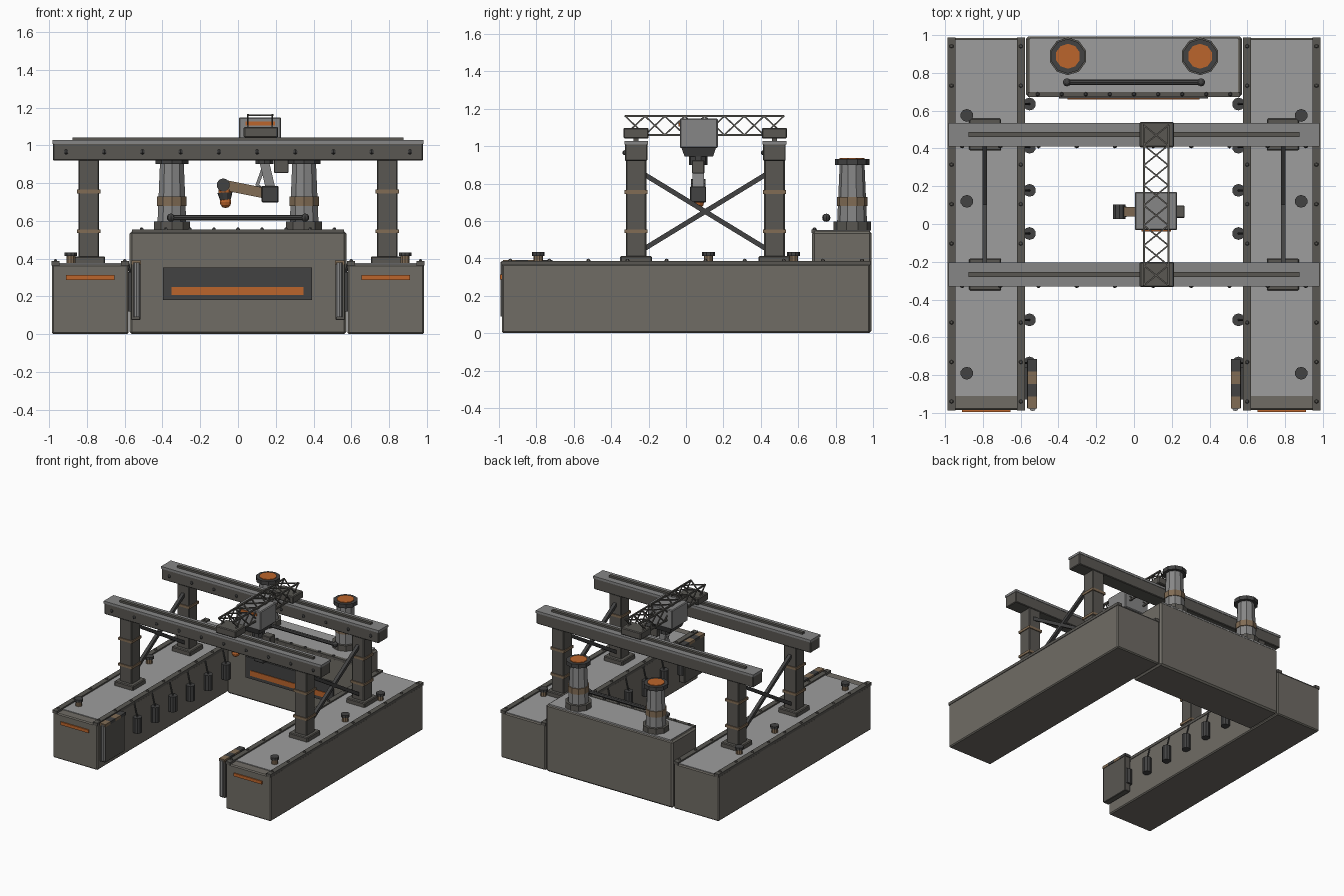
import bpy, bmesh
from mathutils import Vector, Matrix

if "Cube" in bpy.data.objects:
    bpy.data.objects.remove(bpy.data.objects["Cube"])


def mat(name, r, g, b):
    m = bpy.data.materials.new(name)
    m.diffuse_color = (r, g, b, 1)
    m.use_nodes = True
    m.node_tree.nodes["Principled BSDF"].inputs["Base Color"].default_value = m.diffuse_color
    return m


HULL = mat("hull", .16, .15, .13)
DECK = mat("deck", .34, .34, .34)
STEEL = mat("steel", .10, .095, .085)
DARK = mat("dark", .055, .055, .055)
TAN = mat("tan", .22, .15, .09)
ORANGE = mat("orange", .50, .13, .025)
GREY = mat("grey", .24, .24, .24)


def finish(name, bm, m):
    bmesh.ops.recalc_face_normals(bm, faces=bm.faces)
    me = bpy.data.meshes.new(name)
    bm.to_mesh(me)
    bm.free()
    me.materials.append(m)
    ob = bpy.data.objects.new(name, me)
    bpy.context.collection.objects.link(ob)
    return ob


def box(name, x, y, z, m, bevel=0, taper=1):
    """Box from (min, max) ranges; taper scales the bottom face."""
    bm = bmesh.new()
    bmesh.ops.create_cube(bm, size=1)
    for v in bm.verts:
        k = taper if v.co.z < 0 else 1
        v.co = [(r[0] + r[1]) / 2 + c * abs(r[1] - r[0]) * f
                for r, c, f in zip((x, y, z), v.co, (k, k, 1))]
    if bevel:
        bmesh.ops.bevel(bm, geom=bm.edges[:], offset=bevel, segments=1, affect='EDGES')
    return finish(name, bm, m)


def rod(name, a, b, r, m, n=8, r2=None):
    """Cylinder or cone between two points."""
    a, b = Vector(a), Vector(b)
    d = b - a
    bm = bmesh.new()
    M = Matrix.Translation((a + b) / 2) @ d.to_track_quat('Z', 'Y').to_matrix().to_4x4()
    bmesh.ops.create_cone(bm, cap_ends=True, segments=n, radius1=r,
                          radius2=r if r2 is None else r2, depth=d.length, matrix=M)
    return finish(name, bm, m)


def bar(name, a, b, w, h, m):
    """Rectangular bar between two points."""
    a, b = Vector(a), Vector(b)
    d = b - a
    bm = bmesh.new()
    M = (Matrix.Translation((a + b) / 2) @ d.to_track_quat('Z', 'Y').to_matrix().to_4x4()
         @ Matrix.Diagonal((w, h, d.length, 1)))
    bmesh.ops.create_cube(bm, size=1, matrix=M)
    return finish(name, bm, m)


def balls(name, pts, r, m, seg=8):
    bm = bmesh.new()
    for p in pts:
        bmesh.ops.create_uvsphere(bm, u_segments=seg, v_segments=6, radius=r,
                                  matrix=Matrix.Translation(p))
    return finish(name, bm, m)


BEAM_Y = (-.267, .473)

for s in (-1, 1):
    # side pontoons with deck, edge rails and bolts
    box("pontoon", (s * .58, s * .985), (-.985, .985), (0, .37), HULL, .008)
    box("pontoon_deck", (s * .61, s * .955), (-.91, .975), (.365, .376), DECK)
    for x0, x1 in ((.578, .62), (.945, .987)):
        box("edge_rail", (s * x0, s * x1), (-.987, .987), (.364, .387), STEEL)
        balls("rail_bolts", [(s * (x0 + x1) / 2, -.94 + i * .209, .387) for i in range(10)],
              .011, STEEL, 6)
    box("bow_strip", (s * .655, s * .91), (-.994, -.98), (.288, .313), ORANGE)

    # mooring bollards
    for y in (-.79, .12, .575):
        rod("bollard_stem", (s * .885, y, .37), (s * .885, y, .415), .025, TAN, 10)
        rod("bollard_cap", (s * .885, y, .413), (s * .885, y, .433), .034, DARK, 10)

    # hanging fenders along the inner wall
    for i in range(7):
        y = .635 - i * .2285
        rod("fender", (s * .553, y, .14), (s * .553, y, .265), .034, DARK, 10)
        rod("fender_rope", (s * .553, y, .26), (s * .582, y, .375), .006, DARK, 6)

    # entrance guard with striped top and guide pipe
    box("gate_guard", (s * .517, s * .567), (-.975, -.72), (.075, .375), STEEL, .004)
    for i in range(4):
        box("gate_stripe", (s * .513, s * .565), (-.714 - i * .066, -.78 - i * .066),
            (.368, .39), (DARK, TAN)[i % 2])
    rod("gate_pipe", (s * .537, -.974, .09), (s * .537, -.974, .38), .017, GREY, 8)
    box("gate_mount", (s * .56, s * .585), (-.93, -.76), (.12, .33), DARK)

    # gantry columns
    for yc in BEAM_Y:
        box("column_foot", (s * .703, s * .873), (yc - .085, yc + .085), (.37, .412), STEEL, .006)
        box("column", (s * .735, s * .845), (yc - .055, yc + .055), (.40, .925), STEEL, .006)
        for z in (.545, .755):
            box("column_band", (s * .728, s * .852), (yc - .062, yc + .062), (z - .01, z + .01), TAN)

    # cross braces between the columns
    for z0, z1 in ((.85, .45), (.45, .85)):
        bar("cross_brace", (s * .79, -.225, z0), (s * .79, .43, z1), .026, .026, DARK)

    # exhaust stacks
    c = s * .35
    rod("stack_base", (c, .888, .55), (c, .888, .597), .1, STEEL, 10)
    rod("stack", (c, .888, .59), (c, .888, .91), .08, GREY, 10, .066)
    rod("stack_band", (c, .888, .68), (c, .888, .728), .082, TAN, 10)
    rod("stack_cap", (c, .888, .90), (c, .888, .932), .092, DARK, 10)
    rod("stack_glow", (c, .888, .92), (c, .888, .937), .066, ORANGE, 10)

# main beams with top rails and bolts
for yc in BEAM_Y:
    box("gantry_beam", (-.98, .98), (yc - .06, yc + .06), (.92, 1.015), STEEL, .005)
    box("beam_flange", (-.983, .983), (yc - .063, yc + .063), (1.008, 1.027), GREY)
    box("beam_rail", (-.875, .875), (yc - .013, yc + .013), (1.02, 1.042), STEEL)
    balls("beam_bolts", [(-.91 + i * .2022, yc - .06, .965) for i in range(10)], .013, DARK, 6)
    # bridge truck riding on the beam
    box("bridge_truck", (.03, .212), (yc - .067, yc + .067), (1.04, 1.098), STEEL, .006)

# stern block
box("stern_block", (-.573, .573), (.675, .992), (0, .545), HULL, .012)
box("stern_deck", (-.55, .55), (.70, .985), (.54, .552), DECK)
box("stern_lip", (-.56, .56), (.672, .70), (.535, .555), STEEL)
balls("stern_bolts", [(-.51 + i * .1275, .687, .555) for i in range(9)], .011, DARK, 6)
box("front_panel", (-.397, .393), (.664, .68), (.18, .352), DARK)
box("panel_strip", (-.353, .347), (.659, .67), (.207, .25), ORANGE)
rod("hand_rail", (-.355, .75, .617), (.355, .75, .617), .015, DARK)
balls("rail_ends", [(-.355, .75, .617), (.355, .75, .617)], .022, DARK)

# lattice bridge: four chords with zigzag sides and crossed top and bottom
X0, X1, Z0, Z1, Y0, STEP = .052, .182, 1.06, 1.16, -.325, .106
for x in (X0, X1):
    for z in (Z0, Z1):
        bar("bridge_chord", (x, Y0, z), (x, Y0 + 8 * STEP, z), .011, .011, STEEL)
for i in range(8):
    ya, yb = Y0 + i * STEP, Y0 + (i + 1) * STEP
    za, zb = (Z0, Z1) if i % 2 else (Z1, Z0)
    for x in (X0, X1):
        bar("side_lacing", (x, ya, za), (x, yb, zb), .008, .008, STEEL)
        bar("side_lacing", (x, ya, zb), (x, yb, za), .008, .008, STEEL)
    bar("top_lacing", (X0, ya, Z1), (X1, yb, Z1), .008, .008, STEEL)
    bar("top_lacing", (X1, ya, Z1), (X0, yb, Z1), .008, .008, STEEL)

# trolley on the bridge
box("trolley", (.005, .228), (-.033, .17), (.99, 1.148), GREY, .006)
box("trolley_belly", (.025, .21), (-.025, .162), (.945, .995), DARK, 0, .82)
box("trolley_strip", (.04, .195), (-.04, -.025), (1.105, 1.125), ORANGE)

# manipulator arm
AY = .065
rod("arm_turret", (.14, AY, .90), (.14, AY, .955), .05, DARK, 10)
box("counterweight", (.19, .268), (AY - .033, AY + .033), (.853, .925), STEEL, .004)
bar("upper_arm", (.135, AY, .93), (.175, AY, .76), .06, .05, GREY)
bar("arm_piston", (.145, AY, .91), (.10, AY, .785), .018, .018, GREY)
bar("piston_link", (.10, AY, .787), (.15, AY, .755), .018, .018, DARK)
box("elbow", (.125, .215), (AY - .043, AY + .043), (.698, .785), DARK, .005)
bar("forearm", (.15, AY, .745), (-.075, AY, .79), .05, .055, TAN)
rod("wrist", (-.078, AY - .038, .79), (-.078, AY + .038, .79), .035, DARK, 10)
rod("grip_collar", (-.07, AY, .765), (-.07, AY, .748), .036, ORANGE, 10)
rod("grip_cone", (-.069, AY, .75), (-.067, AY, .71), .04, DARK, 10, .028)
balls("grip_ball", [(-.066, AY, .70)], .032, ORANGE, 10)
